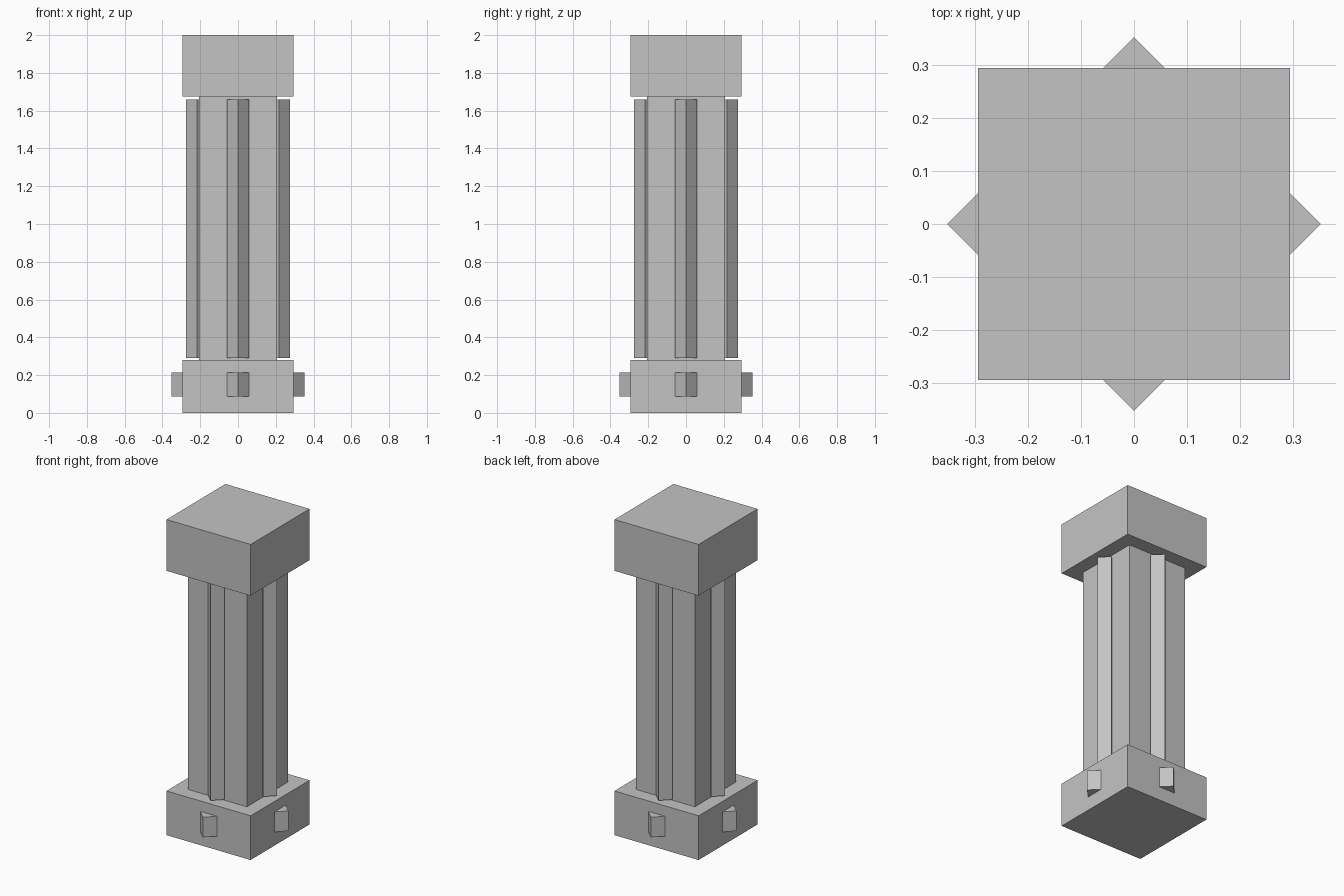
import bpy
import math

if "Cube" in bpy.data.objects:
    bpy.data.objects.remove(bpy.data.objects["Cube"])

stone = bpy.data.materials.new("grey_stone")
stone.diffuse_color = (0.55, 0.55, 0.55, 1)
stone.use_nodes = True
stone.node_tree.nodes["Principled BSDF"].inputs["Base Color"].default_value = stone.diffuse_color


def finish(name):
    obj = bpy.context.object
    obj.name = name
    obj.data.materials.append(stone)
    return obj


def block(name, half, z0, z1):
    """Square block centred on the pillar axis."""
    bpy.ops.mesh.primitive_cube_add(size=1, location=(0, 0, (z0 + z1) / 2))
    obj = finish(name)
    obj.scale = (2 * half, 2 * half, z1 - z0)


def diamond_ring(name, radius, distance, z0, z1):
    """Four diamond-section bars, one on the middle of each side."""
    for i, side in enumerate(("right", "back", "left", "front")):
        a = i * math.pi / 2
        bpy.ops.mesh.primitive_cylinder_add(
            vertices=4, radius=radius, depth=z1 - z0,
            location=(distance * math.cos(a), distance * math.sin(a), (z0 + z1) / 2))
        finish(f"{name}_{side}")


# Main pillar
block("base", 0.295, 0.0, 0.28)
block("shaft", 0.207, 0.28, 1.675)
block("capital", 0.295, 1.675, 2.0)

# Long ribs on the shaft and short studs on the base
diamond_ring("shaft_rib", 0.058, 0.217, 0.29, 1.66)
diamond_ring("base_stud", 0.058, 0.295, 0.087, 0.214)
